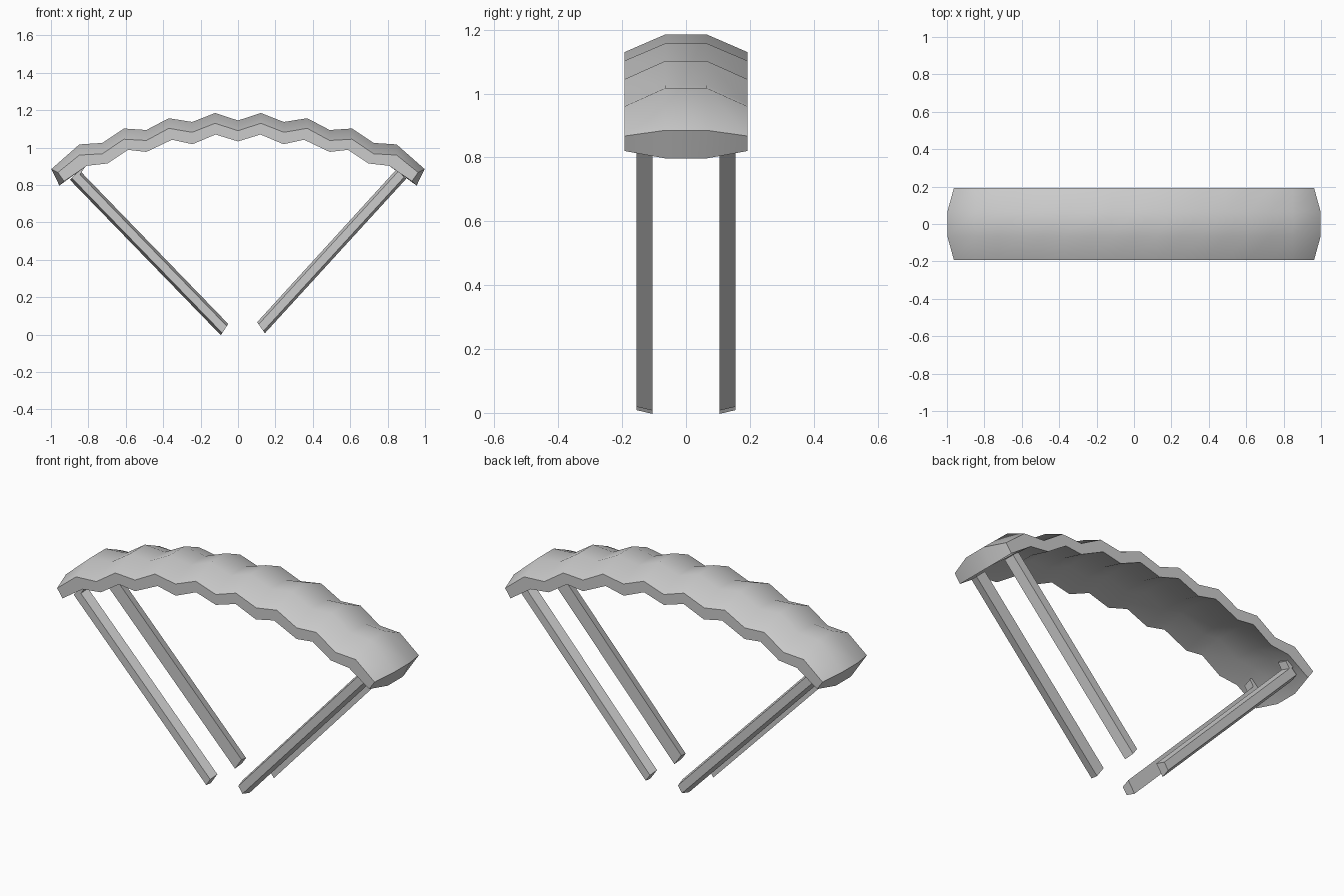
import bpy, bmesh
from math import radians
from mathutils import Vector

if "Cube" in bpy.data.objects:
    bpy.data.objects.remove(bpy.data.objects["Cube"])

# Half profiles (x, z) of the scalloped arch, from the middle to the tip
OUTER_MID = [(0, 1.145), (.122, 1.185), (.245, 1.137), (.37, 1.157), (.49, 1.094),
             (.61, 1.102), (.725, 1.025), (.848, 1.017), (.998, .885)]
OUTER_RIM = [(0, 1.09), (.122, 1.13), (.245, 1.082), (.37, 1.103), (.49, 1.038),
             (.61, 1.045), (.725, .967), (.848, .96), (.963, .867)]
INNER_RIM = [(0, 1.033), (.12, 1.07), (.243, 1.018), (.353, 1.042), (.49, .977),
             (.588, .988), (.698, .915), (.808, .903), (.93, .82)]
INNER_MID = [(x, z + .035) for x, z in INNER_RIM[:-1]] + [(.955, .797)]


def full(half):
    return [(-x, z) for x, z in half[:0:-1]] + half


def finish(bm, name):
    bmesh.ops.recalc_face_normals(bm, faces=bm.faces)
    mesh = bpy.data.meshes.new(name)
    bm.to_mesh(mesh)
    bm.free()
    obj = bpy.data.objects.new(name, mesh)
    bpy.context.collection.objects.link(obj)
    return obj


def loft(name, rings):
    """Skin a list of equal closed rings and cap both ends."""
    bm = bmesh.new()
    rows = [[bm.verts.new(p) for p in ring] for ring in rings]
    n = len(rows[0])
    for a, b in zip(rows, rows[1:]):
        for i in range(n):
            j = (i + 1) % n
            bm.faces.new((a[i], a[j], b[j], b[i]))
    for row in (rows[0], rows[-1]):
        for k in range(n // 2 - 1):
            bm.faces.new((row[k], row[k + 1], row[n - 2 - k], row[n - 1 - k]))
    return finish(bm, name)


# Canopy: a closed cross-section ring at each arch station
W, M = .192, .065
rings = []
for om, orim, irim, im in zip(*map(full, (OUTER_MID, OUTER_RIM, INNER_RIM, INNER_MID))):
    section = [(orim, -W), (om, -M), (om, M), (orim, W),
               (irim, W), (im, M), (im, -M), (irim, -W)]
    rings.append([(p[0], y, p[1]) for p, y in section])
canopy = loft("canopy", rings)
bpy.context.view_layer.objects.active = canopy
canopy.select_set(True)
bpy.ops.object.shade_smooth_by_angle(angle=radians(52))
canopy.select_set(False)


# Straps: tapered section, taller on the inner side
def strap(name, foot, top, side):
    a, b = Vector((foot[0], 0, foot[1])), Vector((top[0], 0, top[1]))
    d = (b - a).normalized()
    up = Vector((-d.z, 0, d.x))
    foot_up = (up + d * (.22 if d.x > 0 else -.22)).normalized()
    rings = []
    for p, u in ((a, foot_up), (b, up)):
        rings.append([p + u * h + Vector((0, side * y, 0))
                      for y, h in ((.105, -.036), (.155, -.022), (.155, .022), (.105, .036))])
    return loft(name, rings)


for label, side in (("front", -1), ("back", 1)):
    strap(label + "_left_strap", (-.072, .027), (-.873, .853), side)
    strap(label + "_right_strap", (.123, .037), (.873, .858), side)
    # Small anchor block at the top of each left strap
    strap(label + "_left_anchor", (-.835, .87), (-.885, .92), side)
